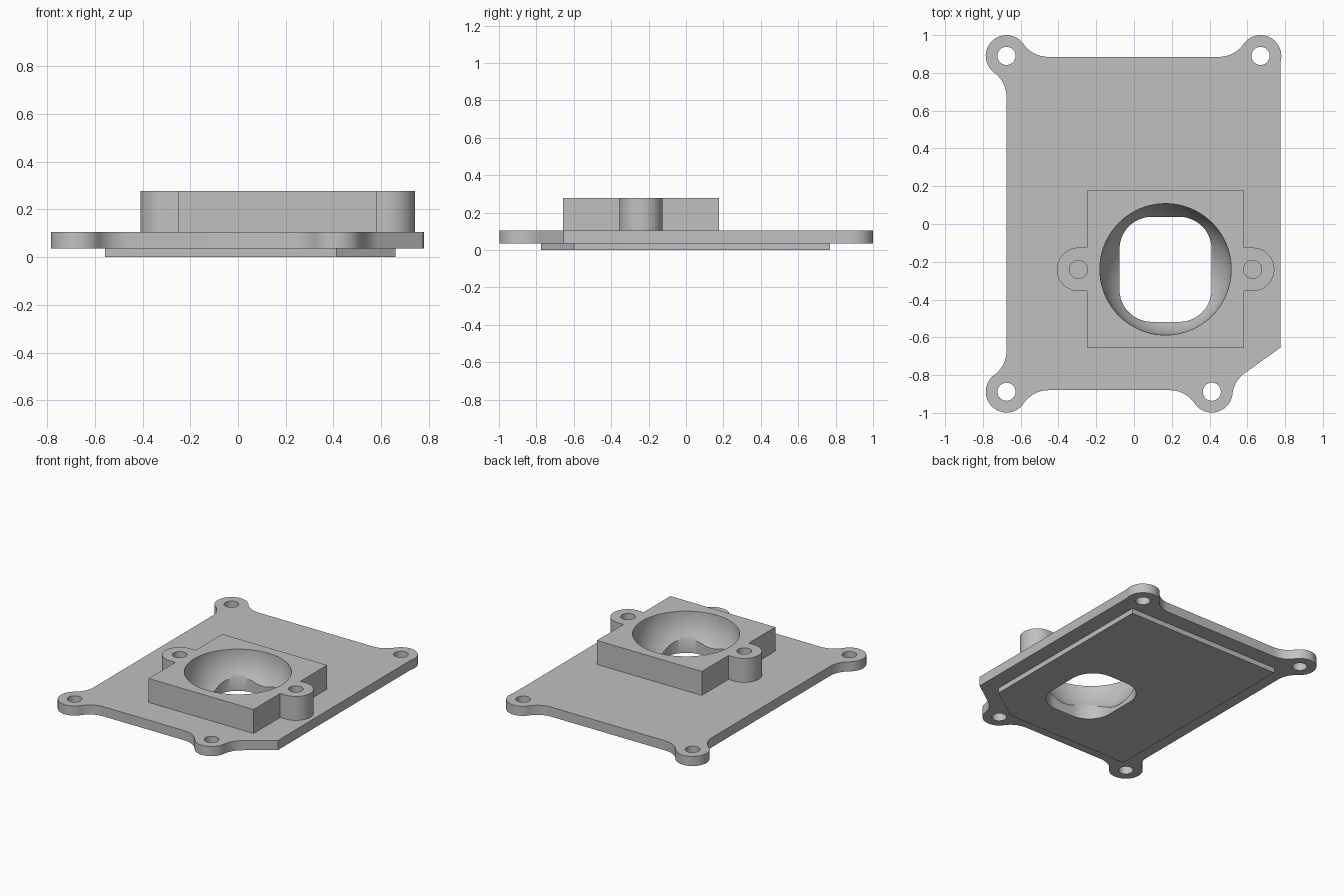
import bpy, bmesh
from math import pi, sin, cos, atan2, sqrt
from mathutils import Vector

if "Cube" in bpy.data.objects:
    bpy.data.objects.remove(bpy.data.objects["Cube"], do_unlink=True)

grey = bpy.data.materials.new("plain grey")
grey.use_nodes = True
colour = (0.53, 0.53, 0.53, 1)
grey.diffuse_color = colour
grey.node_tree.nodes["Principled BSDF"].inputs["Base Color"].default_value = colour

EAR, FILLET, HOLE = 0.11, 0.158, 0.048
BORE = Vector((0.167, -0.24))
TOP = 0.277


def make_object(name, bm):
    bmesh.ops.recalc_face_normals(bm, faces=bm.faces)
    mesh = bpy.data.meshes.new(name)
    bm.to_mesh(mesh)
    bm.free()
    mesh.materials.append(grey)
    obj = bpy.data.objects.new(name, mesh)
    bpy.context.collection.objects.link(obj)
    return obj


def prism(name, outline, z0, z1):
    bm = bmesh.new()
    face = bm.faces.new([bm.verts.new((p[0], p[1], z0)) for p in outline])
    side = bmesh.ops.extrude_face_region(bm, geom=[face])
    verts = [g for g in side["geom"] if isinstance(g, bmesh.types.BMVert)]
    bmesh.ops.translate(bm, verts=verts, vec=(0, 0, z1 - z0))
    return make_object(name, bm)


def arc(c, r, a, b, steps):
    return [Vector((c[0] + r * cos(a + (b - a) * i / steps),
                    c[1] + r * sin(a + (b - a) * i / steps))) for i in range(steps + 1)]


def combine(target, tool, operation):
    mod = target.modifiers.new(operation.lower(), 'BOOLEAN')
    mod.operation, mod.solver, mod.object = operation, 'EXACT', tool
    bpy.context.view_layer.objects.active = target
    bpy.ops.object.modifier_apply(modifier=mod.name)
    bpy.data.objects.remove(tool, do_unlink=True)


def blend(c, p, d, incoming):
    """Concave arc between an edge (point p, direction d) and the ear at c."""
    n = Vector((d.y, -d.x))
    h = (c - p).dot(n)
    run = sqrt((FILLET + EAR) ** 2 - (FILLET - h) ** 2)
    f = c + n * (FILLET - h) + d * (-run if incoming else run)
    a, b = atan2(-n.y, -n.x), atan2(c.y - f.y, c.x - f.x)
    b = a + (b - a + pi) % (2 * pi) - pi
    pts = arc(f, FILLET, a, b, 12)
    return pts if incoming else pts[::-1]


def ear(c, edge_in, edge_out):
    """Outline of one rounded ear with its two blends, counter-clockwise."""
    pts = blend(c, *edge_in, True) if edge_in else []
    after = blend(c, *edge_out, False)
    start = pts[-1] if pts else Vector((0.775, c.y - 0.035))
    a = atan2(start.y - c.y, start.x - c.x)
    v = after[0] - c
    b = a + (atan2(v.y, v.x) - a) % (2 * pi)
    return pts + arc(c, EAR, a, b, 32)[1 if pts else 0:-1] + after


# Plate outline: edges and ear centres
front = (Vector((0, -0.88)), Vector((1, 0)))
back = (Vector((0, 0.885)), Vector((-1, 0)))
right_side = (Vector((-0.675, 0)), Vector((0, -1)))
corner = Vector((0.775, -0.655))
chamfer = (corner, Vector((0.814, 0.581)).normalized())
ears = [Vector(p) for p in ((-0.675, -0.888), (0.412, -0.888), (0.67, 0.89), (-0.675, 0.89))]
outline = (ear(ears[0], right_side, front) + ear(ears[1], front, chamfer) + [corner]
           + ear(ears[2], None, back) + ear(ears[3], back, right_side))
plate = prism("mounting_plate", outline, 0.036, 0.105)

# Raised step under the plate
step = [(-0.558, -0.775), (0.413, -0.775), (0.66, -0.6), (0.66, 0.77), (-0.558, 0.77)]
combine(plate, prism("lower_step", step, 0, 0.06), 'UNION')

# Square boss with a rounded screw lug on each side
HALF, LUG_X, LUG_R = 0.4165, 0.461, 0.115
boss = []
for s in (1, -1):
    boss += [BORE + Vector((s * HALF, -s * HALF)), BORE + Vector((s * HALF, -s * LUG_R))]
    turn = 0 if s > 0 else pi
    boss += arc(BORE + Vector((s * LUG_X, 0)), LUG_R, turn - pi / 2, turn + pi / 2, 32)
    boss += [BORE + Vector((s * HALF, s * LUG_R)), BORE + Vector((s * HALF, s * HALF))]
combine(plate, prism("boss", boss, 0.08, TOP), 'UNION')

# Through holes in the ears, blind holes in the lugs
for c in ears:
    combine(plate, prism("ear_hole", arc(c, HOLE, 0, 2 * pi, 32)[:-1], -0.1, 0.3), 'DIFFERENCE')
for s in (1, -1):
    c = BORE + Vector((s * LUG_X, 0))
    combine(plate, prism("lug_hole", arc(c, HOLE, 0, 2 * pi, 32)[:-1], 0.11, 0.4), 'DIFFERENCE')

# Hemispherical bowl
R = 0.348
bm = bmesh.new()
profile = [(R * sin(t * pi / 40), -R * cos(t * pi / 40)) for t in range(21)] + [(R, 0.1), (0, 0.1)]
verts = [bm.verts.new((BORE.x + x, BORE.y, TOP + z)) for x, z in profile]
edges = [bm.edges.new(pair) for pair in zip(verts, verts[1:])]
bmesh.ops.spin(bm, geom=verts + edges, cent=(BORE.x, BORE.y, 0), axis=(0, 0, 1),
               angle=2 * pi, steps=80)
bmesh.ops.remove_doubles(bm, verts=bm.verts, dist=0.0001)
combine(plate, make_object("bowl", bm), 'DIFFERENCE')

# Rounded rectangular opening through the bottom
W, H, CR = 0.2435, 0.278, 0.17
opening = []
for i, (sx, sy) in enumerate(((1, 1), (-1, 1), (-1, -1), (1, -1))):
    c = BORE + Vector((sx * (W - CR), sy * (H - CR)))
    opening += arc(c, CR, i * pi / 2, (i + 1) * pi / 2, 12)
combine(plate, prism("opening", opening, -0.1, 0.2), 'DIFFERENCE')

# Smooth curved walls, sharp edges
bpy.ops.object.select_all(action='DESELECT')
plate.select_set(True)
bpy.context.view_layer.objects.active = plate
bpy.ops.object.shade_smooth_by_angle(angle=pi / 6)
